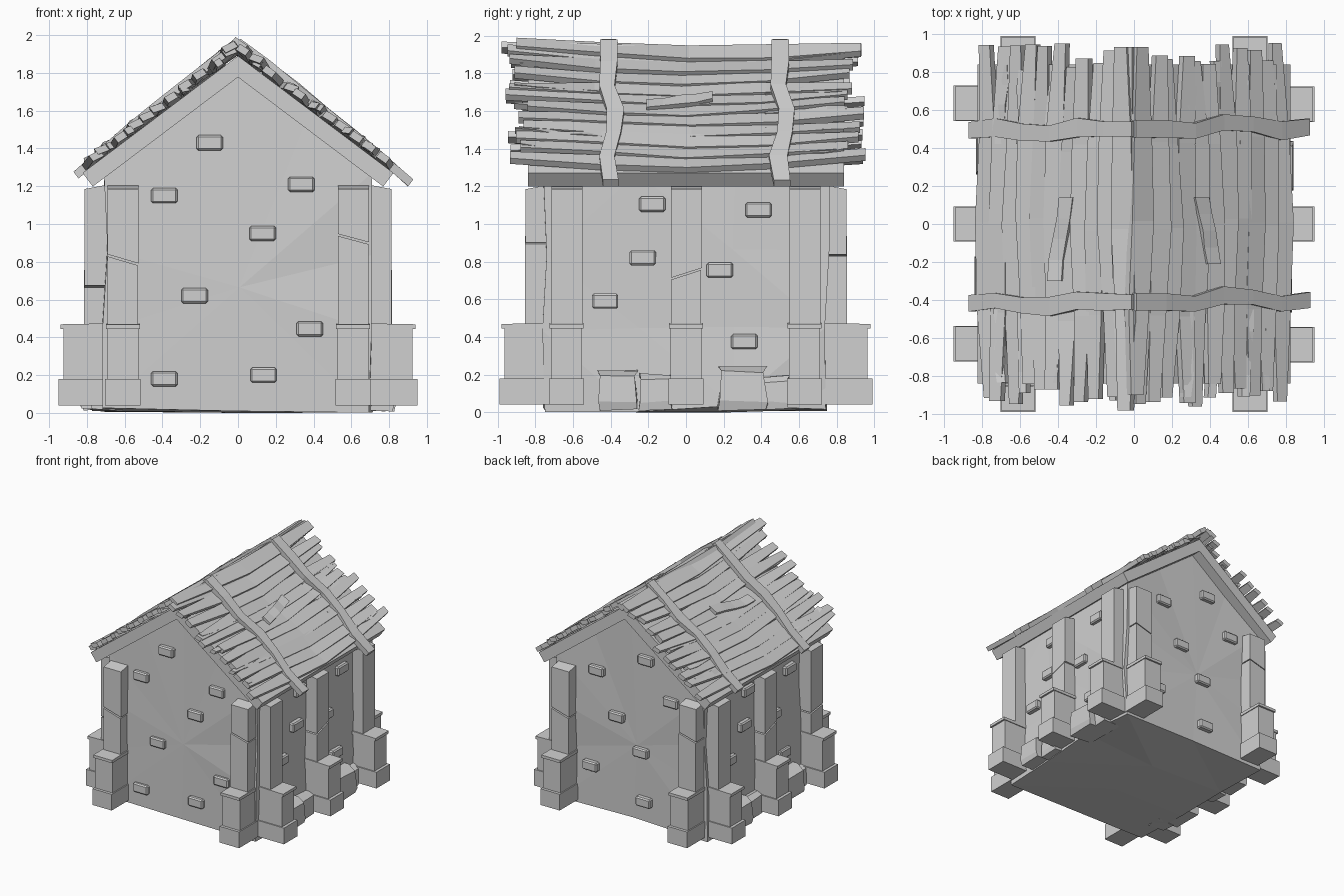
import bpy, bmesh, math, random
from mathutils import Vector, Matrix

random.seed(7)
if "Cube" in bpy.data.objects:
    bpy.data.objects.remove(bpy.data.objects["Cube"], do_unlink=True)

stone = bpy.data.materials.new("plain grey")
stone.use_nodes = True
GREY = (0.63, 0.63, 0.63, 1)
stone.diffuse_color = GREY
stone.node_tree.nodes["Principled BSDF"].inputs["Base Color"].default_value = GREY


def rnd(a):
    return random.uniform(-a, a)


def finish(name, bm):
    bmesh.ops.recalc_face_normals(bm, faces=bm.faces)
    mesh = bpy.data.meshes.new(name)
    bm.to_mesh(mesh)
    bm.free()
    mesh.materials.append(stone)
    ob = bpy.data.objects.new(name, mesh)
    bpy.context.collection.objects.link(ob)


def loft(bm, rings):
    """Skin a list of equal-sized closed rings and cap both ends."""
    loops = [[bm.verts.new(p) for p in ring] for ring in rings]
    n = len(loops[0])
    for a, b in zip(loops, loops[1:]):
        for i in range(n):
            j = (i + 1) % n
            bm.faces.new((a[i], a[j], b[j], b[i]))
    bm.faces.new(loops[0][::-1])
    bm.faces.new(loops[-1])


# Local wall frame: u along the wall, d outward from the centre, z up
def frame(angle):
    return Matrix.Rotation(angle, 4, "Z")


def block(bm, m, u, half, d0, d1, z0, z1, cut0=0, cut1=0, slope=0):
    """Box whose bottom or top may slant across its width or drop outward."""
    def ring(z, cut, drop):
        return [m @ Vector((u + su * half, -d, z + su * cut - (drop if d == d1 else 0)))
                for su, d in ((-1, d0), (1, d0), (1, d1), (-1, d1))]
    loft(bm, [ring(z0, cut0, 0), ring(z1, cut1, slope)])


FRONT, RIGHT, BACK, LEFT = (i * math.pi / 2 for i in range(4))
WALL_X, WALL_Y = 0.71, 0.75

# Uneven gabled wall body
bm = bmesh.new()
outline = [(-WALL_X, 0.02), (0, 0.015), (WALL_X, 0.02), (WALL_X, 0.45), (WALL_X, 0.85),
           (WALL_X, 1.27), (0.36, 1.54), (0, 1.8), (-0.36, 1.54), (-WALL_X, 1.27),
           (-WALL_X, 0.85), (-WALL_X, 0.45)]
rings = []
for y in (-WALL_Y, -0.25, 0.25, WALL_Y):
    rings.append([Vector((x + (rnd(0.02) if z < 1.2 else 0), y + rnd(0.015),
                          max(0, z + (rnd(0.02) if z < 1.2 else 0)))) for x, z in outline])
rings[1][1].z = rings[2][1].z = 0
loft(bm, rings)
caps = [f for f in bm.faces if len(f.verts) > 4]
poked = bmesh.ops.poke(bm, faces=caps)
for v in poked["verts"]:
    v.co += Vector((rnd(0.05), rnd(0.01), -0.1))
bmesh.ops.triangulate(bm, faces=bm.faces)
finish("walls", bm)


# Stepped buttresses, some with a cracked pillar
def buttress(name, angle, u, wall, crack=None, tilt=0):
    m = frame(angle)
    bm = bmesh.new()
    inner = wall - 0.08
    block(bm, m, u, 0.093, inner, wall + 0.24, 0.04, 0.18)
    block(bm, m, u, 0.083, inner, wall + 0.215, 0.18, 0.445)
    block(bm, m, u, 0.09, inner, wall + 0.23, 0.445, 0.475, slope=0.006)
    start, lean = 0.465, 0
    if crack:
        block(bm, m, u, 0.081, inner, wall + 0.105, start, crack - 0.005, cut1=tilt)
        start, lean = crack + 0.005, tilt
    block(bm, m, u + 0.002, 0.082, inner, wall + 0.102, start, 1.22, cut0=lean, slope=0.035)
    finish(name, bm)


for tag, angle in (("front", FRONT), ("back", BACK)):
    buttress(tag + "_buttress_a", angle, -0.61, WALL_Y, 0.81, -0.024)
    buttress(tag + "_buttress_b", angle, 0.61, WALL_Y, 0.92, -0.022)
for tag, angle, end_crack in (("right", RIGHT, None), ("left", LEFT, 0.66)):
    buttress(tag + "_buttress_a", angle, -0.635, WALL_X)
    buttress(tag + "_buttress_b", angle, 0, WALL_X, 0.735, 0.026)
    buttress(tag + "_buttress_c", angle, 0.63, WALL_X, end_crack, 0.01)

# Scattered raised bricks
front_bricks = [(-0.15, 1.43), (-0.39, 1.15), (0.335, 1.21), (0.13, 0.95),
                (-0.23, 0.62), (0.38, 0.445), (-0.39, 0.18), (0.135, 0.2)]
back_bricks = [(-0.32, 1.22), (0.15, 1.43), (0.39, 1.13), (-0.13, 0.87),
               (0.1, 0.62), (-0.38, 0.38), (0.13, 0.2)]
side_bricks = [(-0.18, 1.105), (0.385, 1.075), (-0.23, 0.82), (0.18, 0.755),
               (-0.43, 0.59), (0.31, 0.375)]
for name, angle, wall, spots in (("front", FRONT, WALL_Y, front_bricks), ("back", BACK, WALL_Y, back_bricks),
                                 ("right", RIGHT, WALL_X, side_bricks), ("left", LEFT, WALL_X, side_bricks)):
    bm = bmesh.new()
    for u, z in spots:
        block(bm, frame(angle), u, 0.07, wall - 0.05, wall + 0.035, z - 0.04, z + 0.04)
    bmesh.ops.bevel(bm, geom=bm.edges[:], offset=0.01, segments=1, affect="EDGES")
    finish(name + "_bricks", bm)

# Rough footing stones between the side buttresses, with slanted shoulders
for name, angle in (("right", RIGHT), ("left", LEFT)):
    m = frame(angle)
    bm = bmesh.new()
    for u, half, top, out in ((-0.36, 0.105, 0.225, 0.12), (-0.16, 0.09, 0.2, 0.08),
                              (0.3, 0.135, 0.24, 0.13), (0.48, 0.07, 0.19, 0.07)):
        d0 = WALL_X - 0.1
        rings = []
        for z, wide, reach in ((0.015, 0.95, 0.9), (0.055, 0.95, 1), (top - 0.025, 0.85, 0.95), (top, 1, 0.4)):
            d1 = WALL_X + out * reach
            rings.append([m @ Vector((u + s * half * wide + rnd(0.008), -d, z + rnd(0.008)))
                          for s, d in ((-1, d0), (1, d0), (1, d1), (-1, d1))])
        loft(bm, rings)
    finish(name + "_footing_stones", bm)

# Roof slab under the planks
PITCH = math.radians(37)
COS, SIN = math.cos(PITCH), math.sin(PITCH)
RIDGE = 1.89


def on_roof(side, s, n, y):
    """Point s down the slope and n above the slab, on one side of the ridge."""
    return Vector((side * (s * COS + n * SIN), y, RIDGE - s * SIN + n * COS))


bm = bmesh.new()
THICK, EAVE = 0.09, 1.03
under = Vector((0, 0, -THICK / COS))
rings = []
for y in (-0.84, 0, 0.84):
    rings.append([on_roof(-1, EAVE, 0, y), on_roof(-1, 0, 0, y), on_roof(1, EAVE, 0, y),
                  on_roof(1, EAVE, -THICK, y), on_roof(1, 0, 0, y) + under, on_roof(-1, EAVE, -THICK, y)])
loft(bm, rings)
finish("roof_slab", bm)


# Warped, tapered planks laid lengthwise, fanning out at the ends
def plank(bm, side, s, width, y0, y1, lift, skew=0):
    rings = []
    drift = rnd(0.035), rnd(0.035)
    bow = rnd(0.012)
    for k in range(5):
        t = k / 4
        y = y0 + (y1 - y0) * t
        e = min(1, abs(y) / 0.95)
        w = width * (1.1 - 0.5 * e ** 2) / 2
        mid = s - 0.04 * (e - 0.4) + bow * math.sin(t * 6) + drift[y > 0] * e ** 2 + skew * (t - 0.5)
        n = lift + 0.025 * e ** 2 + rnd(0.004)
        tilt = 0.005 + rnd(0.006)
        rings.append([on_roof(side, mid - w, n - tilt, y), on_roof(side, mid + w, n + tilt, y),
                      on_roof(side, mid + w, n + 0.038 + tilt, y), on_roof(side, mid - w, n + 0.038 - tilt, y)])
    loft(bm, rings)


for side, name in ((1, "right"), (-1, "left")):
    bm = bmesh.new()
    for i in range(11):
        s = 0.045 + i * 0.091
        plank(bm, side, s, 0.1, -0.9 + rnd(0.06), 0.89 + rnd(0.07), rnd(0.006) - 0.001 * i)
    # Short loose end pieces
    for s in (0.15, 0.34, 0.53, 0.72, 0.88):
        plank(bm, side, s + rnd(0.02), 0.06, -0.88 + rnd(0.05), -0.45, -0.008)
        plank(bm, side, s + rnd(0.02), 0.06, 0.42, 0.85 + rnd(0.05), -0.008)
    # One loose plank lying on top
    plank(bm, side, 0.44, 0.075, -0.3 if side < 0 else -0.21, 0.14, 0.016, -0.08)
    finish(name + "_roof_planks", bm)

# Ridge planks that flare up towards the gables
bm = bmesh.new()
plank(bm, -1, 0.025, 0.12, -0.98, 0.93, 0.016)
plank(bm, 1, 0.01, 0.12, -0.9, 0.93, 0.01)
finish("ridge_planks", bm)

# Crooked battens strapped over the planks, drooping at the eaves
SHIFTS = (0, 0, -0.01, 0.035, 0.025, -0.01, 0.01)
for side, name, length in ((1, "right", 1.18), (-1, "left", 1.11)):
    for tag, centre in (("front", -0.41), ("back", 0.5)):
        bm = bmesh.new()
        rings = []
        for k, shift in enumerate(SHIFTS):
            t = k / (len(SHIFTS) - 1)
            y = centre + shift * (1 if side > 0 else -0.7)
            half = 0.045 + rnd(0.006)
            n = 0.036 - 0.045 * t ** 2 + rnd(0.004)
            rings.append([on_roof(side, length * t - 0.045, n + h, y + q * half)
                          for q, h in ((-1, 0), (1, 0), (1, 0.045), (-1, 0.045))])
        loft(bm, rings)
        finish(f"{name}_{tag}_batten", bm)
